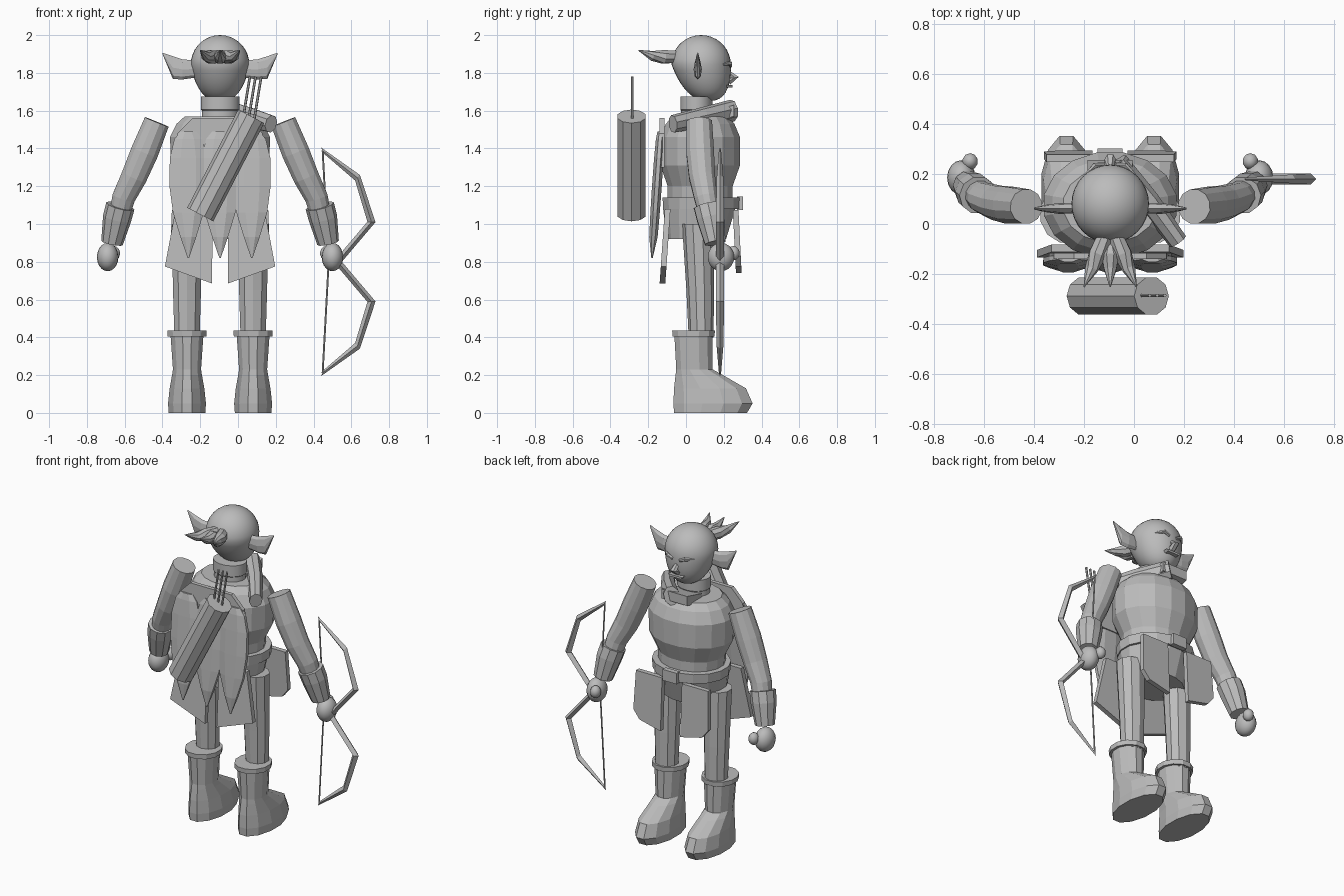
import bpy, bmesh, math
from mathutils import Vector

CX = -0.095  # body centre line
grey = bpy.data.materials.new("mid_grey")
grey.diffuse_color = (0.5, 0.5, 0.5, 1)


def finish(name, bm, smooth=False):
    bmesh.ops.recalc_face_normals(bm, faces=bm.faces)
    me = bpy.data.meshes.new(name)
    bm.to_mesh(me)
    bm.free()
    me.materials.append(grey)
    for p in me.polygons:
        p.use_smooth = smooth
    ob = bpy.data.objects.new(name, me)
    bpy.context.collection.objects.link(ob)
    return ob


def loft(name, rings, smooth=False):
    """Skin a list of equal-length point rings and cap both ends."""
    bm = bmesh.new()
    vs = [[bm.verts.new(p) for p in r] for r in rings]
    n = len(vs[0])
    for a, b in zip(vs, vs[1:]):
        for i in range(n):
            j = (i + 1) % n
            bm.faces.new((a[i], a[j], b[j], b[i]))
    bm.faces.new(vs[0][::-1])
    bm.faces.new(vs[-1])
    return finish(name, bm, smooth)


def stack(name, levels, sides=12, smooth=False):
    """Horizontal ellipses: (x, y, z, rx, ry)."""
    rings = []
    for x, y, z, rx, ry in levels:
        angs = [2 * math.pi * (i + 0.5) / sides for i in range(sides)]
        rings.append([(x + rx * math.cos(a), y + ry * math.sin(a), z) for a in angs])
    return loft(name, rings, smooth)


def limb(name, pts, sides=10, flat=1.0):
    """Rings square to a path: (x, y, z, radius); flat squashes the y side."""
    P = [Vector(p[:3]) for p in pts]
    rings = []
    for k, p in enumerate(P):
        t = (P[min(k + 1, len(P) - 1)] - P[max(k - 1, 0)]).normalized()
        u = Vector((0, 1, 0))
        u = (u - t * u.dot(t)).normalized()
        v = t.cross(u)
        r = pts[k][3]
        angs = [2 * math.pi * (i + 0.5) / sides for i in range(sides)]
        rings.append([p + u * r * flat * math.cos(a) + v * r * math.sin(a) for a in angs])
    return loft(name, rings)


def plate(name, outline, y_of_z, thick):
    """Upright plate from an x-z outline; y_of_z gives its lean."""
    front = [(x, y_of_z(z), z) for x, z in outline]
    back = [(x, y + thick, z) for x, y, z in front]
    return loft(name, [front, back])


def ball(name, c, r, warp=None, seg=16):
    bm = bmesh.new()
    bmesh.ops.create_uvsphere(bm, u_segments=seg, v_segments=seg // 2 + 2, radius=1)
    for v in bm.verts:
        q = warp(v.co) if warp else v.co
        v.co = Vector(c) + Vector((q.x * r[0], q.y * r[1], q.z * r[2]))
    return finish(name, bm, True)


# head: round skull, fuller jaw pushed forward
def jaw(v):
    if v.z >= 0:
        return v
    d = -v.z
    k = (1 - d ** 2.6) ** (1 / 2.6) / max(math.sqrt(1 - d * d), 1e-3) if d < 0.999 else 1
    return Vector((v.x * k * (1 - 0.22 * d), v.y * k * (1 - 0.22 * d) + 0.25 * d, v.z * 1.25))


ball("head", (CX, 0.08, 1.845), (0.155, 0.157, 0.155), jaw, 32)
stack("neck", [(CX, 0.055, 1.52, 0.1, 0.085), (CX, 0.055, 1.6, 0.098, 0.083),
               (CX, 0.055, 1.605, 0.104, 0.087), (CX, 0.055, 1.675, 0.104, 0.087)], 16, True)
bpy.context.view_layer.objects.active = bpy.data.objects["neck"]
bpy.data.objects["neck"].select_set(True)
bpy.ops.object.shade_smooth_by_angle()

# face
limb("nose", [(CX, 0.215, 1.81, 0.012), (CX, 0.26, 1.775, 0.022), (CX, 0.225, 1.755, 0.022)], 6)
plate("mouth", [(CX - 0.04, 1.722), (CX + 0.04, 1.722), (CX + 0.05, 1.735), (CX - 0.05, 1.735)],
      lambda z: 0.2, 0.045)

for s, side in ((-1, "left"), (1, "right")):
    def X(d):
        return CX + s * d

    # brows and ears
    limb(side + "_brow", [(X(0.025), 0.235, 1.835, 0.009), (X(0.06), 0.235, 1.85, 0.012),
                          (X(0.1), 0.195, 1.845, 0.006)], 6)
    rings = []
    for d, lo, hi, t in ((0.13, 1.775, 1.865, 0.018), (0.2, 1.765, 1.872, 0.022),
                         (0.25, 1.768, 1.888, 0.016), (0.305, 1.9, 1.907, 0.004)):
        m, h = (lo + hi) / 2, (hi - lo) / 2
        rings.append([(X(d), 0.062 + t * math.cos(a), m + h * math.sin(a))
                      for a in [math.pi * i / 4 for i in range(8)]])
    loft(side + "_ear", rings)

    # arm, bracer, hand, thumb
    limb(side + "_arm", [(X(0.335), 0.07, 1.54, 0.07), (X(0.40), 0.075, 1.38, 0.076),
                         (X(0.455), 0.085, 1.25, 0.071), (X(0.51), 0.105, 1.14, 0.063),
                         (X(0.565), 0.15, 0.92, 0.048)], 12)
    limb(side + "_bracer", [(X(0.528), 0.115, 1.095, 0.077), (X(0.545), 0.13, 1.03, 0.076),
                            (X(0.572), 0.155, 0.90, 0.058)], 10)
    ball(side + "_hand", (X(0.595), 0.185, 0.825), (0.057, 0.07, 0.075))
    ball(side + "_thumb", (X(0.56), 0.25, 0.845), (0.032, 0.034, 0.038), None, 10)

    # leg, boot, cuff
    x = X(0.175)
    stack(side + "_leg", [(x, 0.08, 0.4, 0.07, 0.066), (x, 0.075, 0.65, 0.078, 0.073),
                          (x, 0.062, 1.0, 0.085, 0.083)], 10)
    stack(side + "_boot", [(x, 0.13, 0, 0.1, 0.2), (x, 0.143, 0.05, 0.104, 0.217),
                           (x, 0.127, 0.13, 0.095, 0.197), (x, 0.07, 0.2, 0.082, 0.13),
                           (x, 0.045, 0.23, 0.077, 0.1), (x, 0.04, 0.41, 0.09, 0.105)], 12)
    stack(side + "_boot_cuff", [(x, 0.04, 0.405, 0.106, 0.115), (x, 0.04, 0.435, 0.107, 0.117)], 12)

    # hanging skirt panels, rear and front
    plate(side + "_rear_panel", [(X(0.04), 1.08), (X(0.235), 1.08), (X(0.292), 0.775), (X(0.042), 0.685)],
          lambda z: -0.14 + (z - 0.68) * 0.07, 0.03)
    plate(side + "_front_panel", [(X(0.07), 1.075), (X(0.255), 1.075), (X(0.265), 0.83),
                                  (X(0.22), 0.775), (X(0.07), 0.74)],
          lambda z: 0.265 - (z - 0.73) * 0.05, 0.03)

# torso, belt, hips
stack("torso", [(CX, 0.075, z, rx, ry) for z, rx, ry in (
    (1.08, 0.2, 0.175), (1.2, 0.21, 0.175), (1.31, 0.265, 0.215), (1.46, 0.27, 0.215),
    (1.53, 0.235, 0.185), (1.57, 0.19, 0.15))], 16)
stack("belt", [(CX, 0.08, 1.08, 0.235, 0.205), (CX, 0.08, 1.14, 0.24, 0.208)], 16)
stack("hips", [(CX, 0.055, 0.92, 0.2, 0.16), (CX, 0.07, 1.08, 0.225, 0.195)], 16)
plate("buckle", [(CX - 0.05, 1.075), (CX + 0.05, 1.075), (CX + 0.05, 1.145), (CX - 0.05, 1.145)],
      lambda z: 0.27, 0.032)

# shoulder roll running from the back shoulder to the chest
limb("shoulder_roll", [(0.175, -0.07, 1.53, 0.048), (0.06, 0.09, 1.565, 0.055),
                       (-0.07, 0.245, 1.6, 0.06)], 8, 0.8)
rings = []
for y, z in ((0.1, 1.56), (0.255, 1.6)):
    rings.append([(CX - 0.09, y, z - 0.03), (CX + 0.09, y, z - 0.03),
                  (CX + 0.09, y, z + 0.03), (CX - 0.09, y, z + 0.03)])
loft("chest_collar", rings)

# hair tuft: three spikes swept back
for i in (-1, 0, 1):
    limb("hair_spike", [(CX + i * 0.02, -0.05, 1.885, 0.034), (CX + i * 0.05, -0.12, 1.885, 0.038),
                        (CX + i * 0.075, -0.18, 1.89, 0.027), (CX + i * 0.105, -0.252, 1.92, 0.002)], 8)

# cape of three pointed leaves
for i in (-1, 0, 1):
    x = CX + i * 0.168
    stack("cape_leaf", [(x, -0.2 + (z - 0.82) * 0.068 + 0.02, z, w, t) for z, w, t in (
        (0.82, 0.004, 0.004), (0.93, 0.045, 0.024), (1.06, 0.088, 0.027), (1.2, 0.108, 0.028),
        (1.35, 0.106, 0.027), (1.45, 0.08, 0.024), (1.49, 0.045, 0.018))], 8)
plate("cape_yoke", [(-0.34, 1.3), (0.15, 1.3), (0.13, 1.48), (0.05, 1.56), (-0.24, 1.56), (-0.32, 1.48)],
      lambda z: -0.14, 0.025)

# quiver and arrows
limb("quiver", [(-0.2, -0.288, 1.05, 0.078), (0.07, -0.288, 1.57, 0.078)], 10)
for i in range(3):
    limb("arrow", [(0.02 + i * 0.03, -0.285, 1.52, 0.007), (0.063 + i * 0.03, -0.285, 1.78, 0.007)], 6)

# bow: outer and inner outline points, mirrored about the grip, plus the string
GRIP = 0.8
half = [(0.345, 0.0, 0.012), (0.0, 0.0, 0.0)]
outer = [(0.44, 0.605), (0.645, 0.46), (0.728, 0.21), (0.55, 0.0)]
inner = [(0.455, 0.572), (0.62, 0.43), (0.685, 0.212), (0.505, 0.0)]
widths = (0.006, 0.018, 0.022, 0.022)
rings = []
for s in (1, -1):
    part = []
    for (xo, zo), (xi, zi), w in zip(outer, inner, widths):
        zo, zi, xm = GRIP + s * zo, GRIP + s * zi, (xo + xi) / 2
        zm = (zo + zi) / 2
        part.append([(xo, 0.18, zo), (xm, 0.18 + w, zm), (xi, 0.18, zi), (xm, 0.18 - w, zm)])
    rings += part if s == 1 else part[-2::-1]
loft("bow", rings)
limb("bow_string", [(0.448, 0.18, 1.39, 0.005), (0.48, 0.18, 0.8, 0.005), (0.448, 0.18, 0.21, 0.005)], 6)
